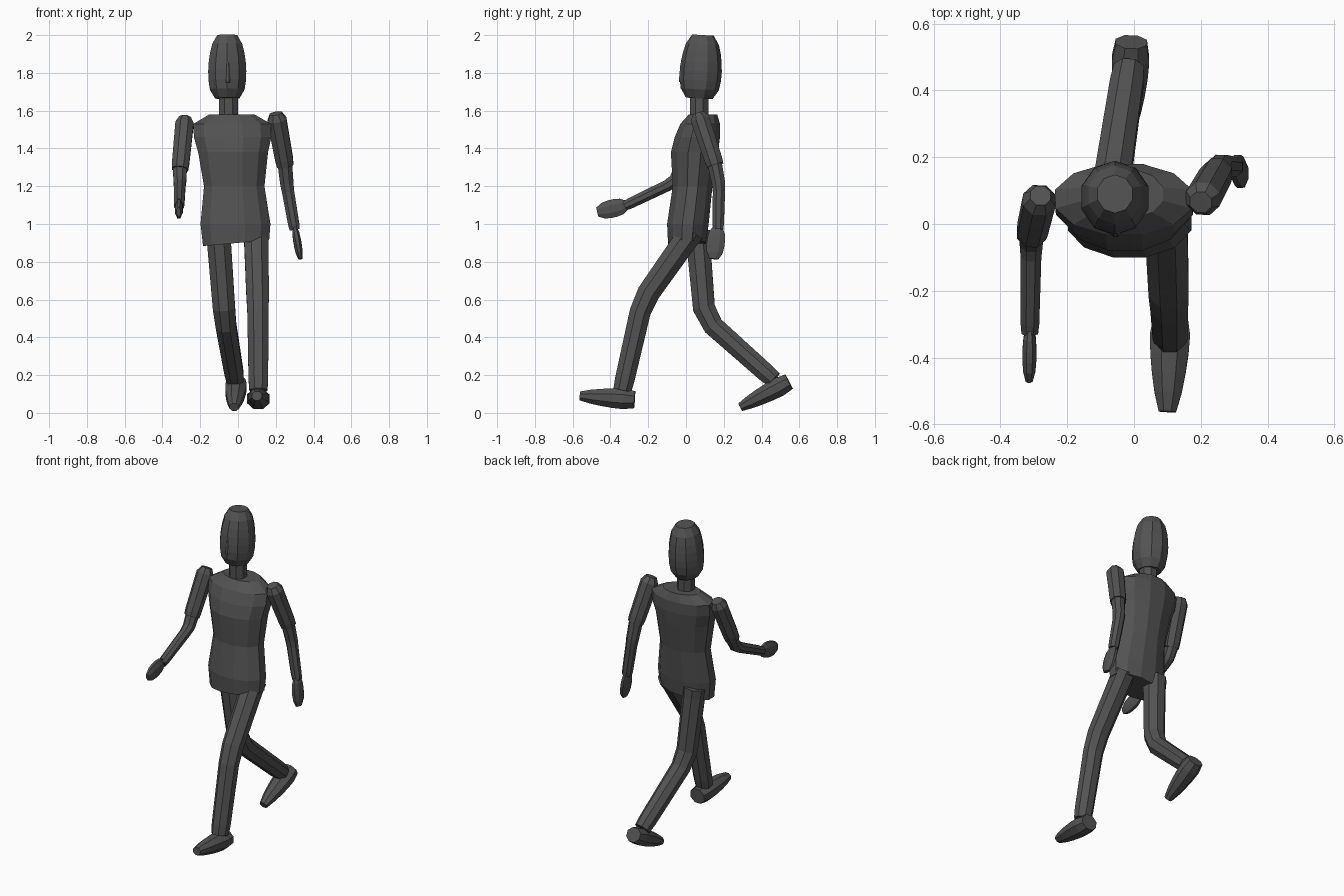
import bpy, bmesh, math
from mathutils import Vector

cube = bpy.data.objects.get("Cube")
if cube:
    bpy.data.objects.remove(cube, do_unlink=True)

grey = bpy.data.materials.new("dark grey")
grey.use_nodes = True
colour = (0.085, 0.085, 0.087, 1)
grey.diffuse_color = colour
grey.node_tree.nodes["Principled BSDF"].inputs["Base Color"].default_value = colour


def loft(name, points, sizes, sides=8, turn=0.5, upright=False):
    """Skin flat-shaded rings of half width and half depth along a path."""
    bm = bmesh.new()
    grow = 1 / math.cos(math.pi * turn * 2 / sides)
    loops = []
    for i, (point, (width, depth)) in enumerate(zip(points, sizes)):
        before = (point - points[max(i - 1, 0)]).normalized()
        after = (points[min(i + 1, len(points) - 1)] - point).normalized()
        along = Vector((0, 0, 1)) if upright else (before + after).normalized()
        across = Vector((1, 0, 0))
        across = (across - along * across.dot(along)).normalized()
        outward = along.cross(across)
        loop = []
        for k in range(sides):
            angle = math.tau * (k + turn) / sides
            offset = across * width * math.sin(angle) - outward * depth * math.cos(angle)
            loop.append(bm.verts.new(point + offset * grow))
        loops.append(loop)
    for lower, upper in zip(loops, loops[1:]):
        for k in range(sides):
            n = (k + 1) % sides
            bm.faces.new((lower[k], lower[n], upper[n], upper[k]))
    bm.faces.new(loops[0])
    bm.faces.new(loops[-1])
    bmesh.ops.recalc_face_normals(bm, faces=bm.faces)
    mesh = bpy.data.meshes.new(name)
    bm.to_mesh(mesh)
    bm.free()
    mesh.materials.append(grey)
    obj = bpy.data.objects.new(name, mesh)
    bpy.context.collection.objects.link(obj)
    return obj


def limb(name, joints, start, end, cap=1.0, bevel=0.12):
    """Evenly tapering tube with bevelled bends; cap narrows its first ring."""
    joints = [Vector(j) for j in joints]
    points = [joints[0]]
    for a, b in zip(joints, joints[1:]):
        points += [a.lerp(b, bevel), b.lerp(a, bevel)]
    points.append(joints[-1])
    radii = []
    for i in range(len(points)):
        t = i / (len(points) - 1)
        radii.append(start + (end - start) * t)
    radii[0] *= cap
    loft(name, points, [(r, r) for r in radii])


def pod(name, start, end, width, depth, blunt, root=1.0, tip=1.0, steps=5, **shape):
    """Rounded form, fullest in the middle, with blunt ends."""
    start, end = Vector(start), Vector(end)
    points, sizes = [], []
    for i in range(steps + 1):
        t = i / steps
        full = blunt + (1 - blunt) * math.sqrt(max(math.sin(math.pi * t), 0))
        full *= root + (tip - root) * t
        points.append(start.lerp(end, t))
        sizes.append((width * full, depth * full))
    loft(name, points, sizes, **shape)


# Torso: height, forward offset, half width, half depth
torso_rows = [
    (0.9, 0.005, 0.175, 0.1),
    (1, 0.01, 0.185, 0.11),
    (1.2, 0.035, 0.16, 0.105),
    (1.38, 0.045, 0.185, 0.125),
    (1.46, 0.06, 0.205, 0.12),
    (1.53, 0.075, 0.205, 0.105),
    (1.58, 0.09, 0.12, 0.075),
]
torso = loft(
    "torso",
    [Vector((-0.01 - (z - 0.9) / 30, y, z)) for z, y, width, depth in torso_rows],
    [(width, depth) for z, y, width, depth in torso_rows],
    sides=12, upright=True,
)
# Tilt the hem to follow the hips
for vertex in torso.data.vertices:
    if vertex.co.z < 0.95:
        vertex.co.z += vertex.co.x * 0.09

# Neck and head
limb("neck", [(-0.05, 0.07, 1.55), (-0.05, 0.07, 1.7)], 0.05, 0.05)
pod("head", (-0.057, 0.07, 1.665), (-0.057, 0.09, 2), 0.105, 0.11, blunt=0.58,
    root=1.1, tip=0.9, steps=7, sides=10, turn=0)
limb("nose", [(-0.055, -0.02, 1.75), (-0.055, -0.015, 1.86)], 0.022, 0.01, cap=0.7)

# Left arm, swung back
shoulder, elbow, wrist = (0.2, 0.065, 1.585), (0.25, 0.155, 1.31), (0.3, 0.17, 0.97)
limb("left_upper_arm", [shoulder, elbow], 0.054, 0.044, cap=0.6)
limb("left_forearm", [(0.247, 0.15, 1.33), (0.26, 0.175, 1.2), wrist], 0.041, 0.027)
pod("left_hand", (0.3, 0.168, 0.985), (0.33, 0.147, 0.815), 0.021, 0.048, blunt=0.5)

# Right arm, swung forward and bent
shoulder, elbow, wrist = (-0.28, 0.085, 1.565), (-0.307, -0.03, 1.29), (-0.312, -0.325, 1.095)
limb("right_upper_arm", [shoulder, elbow], 0.051, 0.043, cap=0.6)
limb("right_forearm", [(-0.307, -0.015, 1.31), (-0.308, -0.065, 1.22), wrist], 0.04, 0.025)
pod("right_hand", (-0.312, -0.31, 1.1), (-0.314, -0.47, 1.063), 0.021, 0.048, blunt=0.5)

# Left leg, stepping forward
hip, knee, ankle = (0.095, 0.03, 0.96), (0.105, -0.23, 0.59), (0.108, -0.337, 0.12)
limb("left_leg", [hip, knee, ankle], 0.068, 0.048)
pod("left_foot", (0.11, -0.272, 0.07), (0.1, -0.562, 0.09), 0.062, 0.056,
    blunt=0.7, root=1.15, tip=0.6)

# Right leg, trailing with the heel raised
hip, knee, ankle = (-0.105, 0.06, 0.96), (-0.07, 0.1, 0.5), (-0.015, 0.465, 0.175)
limb("right_leg", [hip, knee, ankle], 0.068, 0.045)
pod("right_foot", (-0.008, 0.545, 0.165), (-0.02, 0.287, 0.03), 0.058, 0.053,
    blunt=0.7, root=1.15, tip=0.6)
